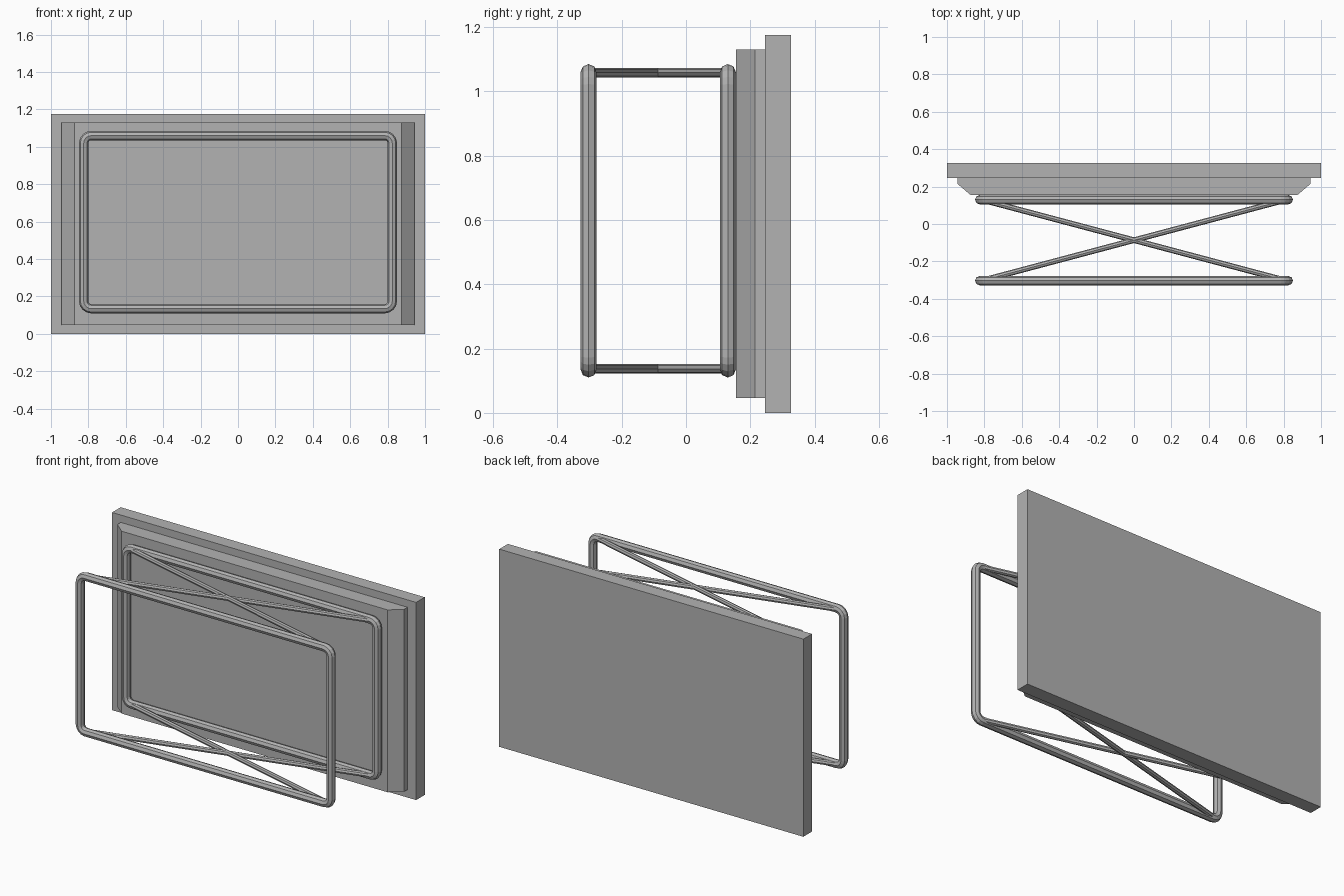
import bpy, bmesh
from math import sin, cos, pi

cube = bpy.data.objects.get("Cube")
if cube:
    bpy.data.objects.remove(cube, do_unlink=True)

grey = bpy.data.materials.new("plain grey")
grey.use_nodes = True
grey.diffuse_color = (0.45, 0.45, 0.45, 1)
grey.node_tree.nodes["Principled BSDF"].inputs["Base Color"].default_value = (0.45, 0.45, 0.45, 1)


def prism(name, outline, z0, z1):
    """Extrude an xy outline from z0 up to z1."""
    bm = bmesh.new()
    face = bm.faces.new([bm.verts.new((x, y, z0)) for x, y in outline])
    result = bmesh.ops.extrude_face_region(bm, geom=[face])
    top = [v for v in result["geom"] if isinstance(v, bmesh.types.BMVert)]
    bmesh.ops.translate(bm, verts=top, vec=(0, 0, z1 - z0))
    bmesh.ops.recalc_face_normals(bm, faces=bm.faces)
    mesh = bpy.data.meshes.new(name)
    bm.to_mesh(mesh)
    bm.free()
    mesh.materials.append(grey)
    bpy.context.collection.objects.link(bpy.data.objects.new(name, mesh))


def tube(name, points, radius, closed=False):
    """Eight-sided flat-shaded rod along a path."""
    curve = bpy.data.curves.new(name, "CURVE")
    curve.dimensions = "3D"
    curve.bevel_depth = radius
    curve.bevel_resolution = 2
    curve.use_fill_caps = not closed
    spline = curve.splines.new("POLY")
    spline.points.add(len(points) - 1)
    for p, co in zip(spline.points, points):
        p.co = (*co, 1)
    spline.use_cyclic_u = closed
    spline.use_smooth = False
    curve.materials.append(grey)
    obj = bpy.data.objects.new(name, curve)
    bpy.context.collection.objects.link(obj)
    bpy.ops.object.select_all(action="DESELECT")
    obj.select_set(True)
    bpy.context.view_layer.objects.active = obj
    bpy.ops.object.convert(target="MESH")


def rounded_loop(y, half_x, z0, z1, r, steps=4):
    """Rounded rectangle in the xz plane."""
    corners = [(half_x - r, z1 - r), (r - half_x, z1 - r),
               (r - half_x, z0 + r), (half_x - r, z0 + r)]
    path = []
    for i, (cx, cz) in enumerate(corners):
        for s in range(steps + 1):
            a = (i + s / steps) * pi / 2
            path.append((cx + r * cos(a), y, cz + r * sin(a)))
    return path


# Back panel and the raised panel with bevelled sides
prism("back_panel", [(-1, 0.245), (1, 0.245), (1, 0.326), (-1, 0.326)], 0, 1.175)
side = [(0.875, 0.156), (0.943, 0.214), (0.943, 0.245)]
prism("raised_panel", side + [(-x, y) for x, y in reversed(side)], 0.047, 1.131)

# Two rounded wire frames
front_y, rear_y = -0.303, 0.13
for name, y in (("front_frame", front_y), ("rear_frame", rear_y)):
    tube(name, rounded_loop(y, 0.825, 0.135, 1.06, 0.04), 0.025, closed=True)

# Crossed braces joining the frames at top and bottom
for level, z in (("top", 1.058), ("bottom", 0.137)):
    for label, s in (("left", 1), ("right", -1)):
        tube(f"{level}_brace_{label}",
             [(s * 0.815, front_y, z), (-s * 0.815, rear_y, z)], 0.015)
